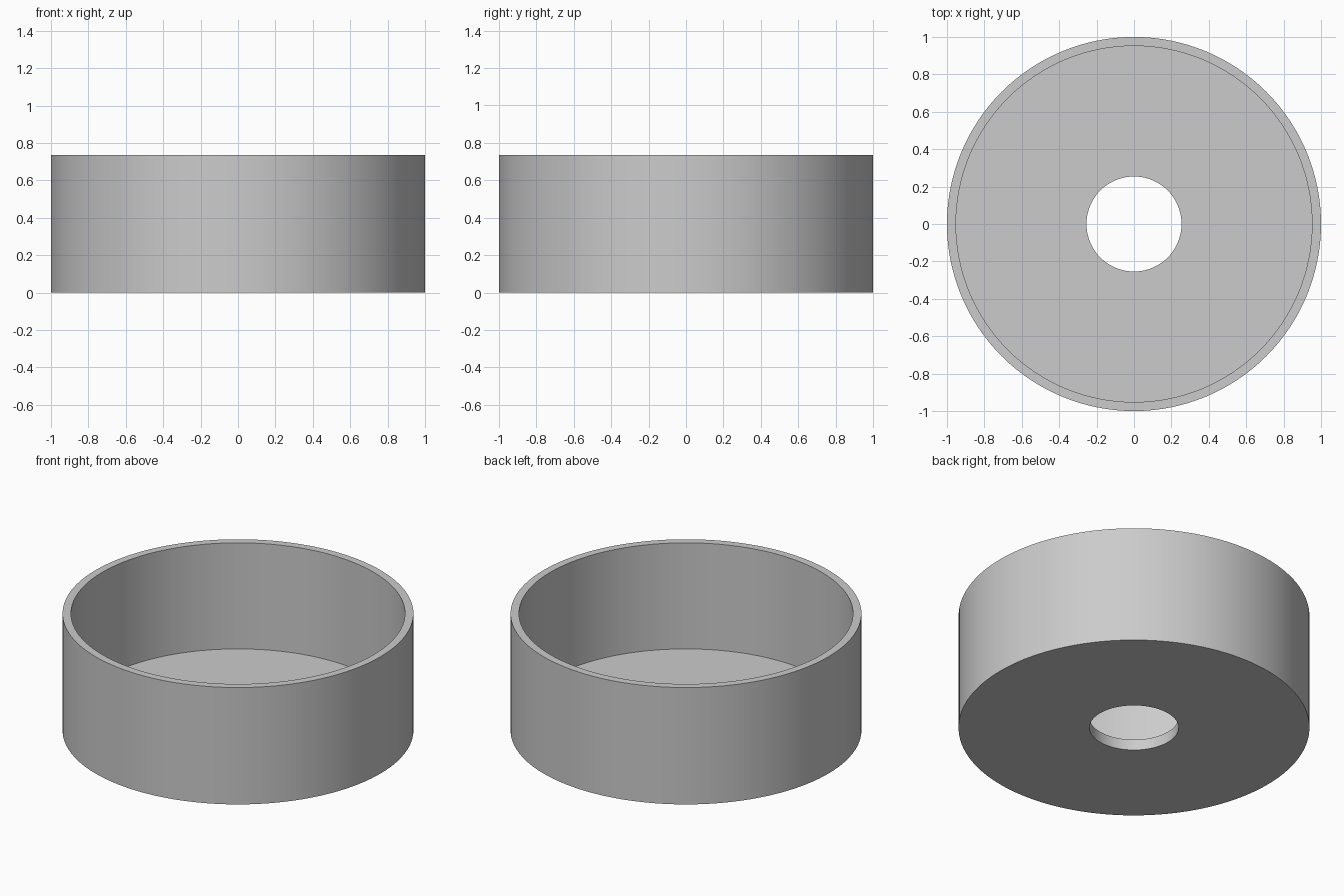
import bpy, bmesh, math

if "Cube" in bpy.data.objects:
    bpy.data.objects.remove(bpy.data.objects["Cube"])

SEGMENTS = 128

# Neutral grey for the whole part
grey = bpy.data.materials.new("neutral grey")
grey.diffuse_color = (0.6, 0.6, 0.6, 1.0)
grey.use_nodes = True
grey.node_tree.nodes["Principled BSDF"].inputs["Base Color"].default_value = grey.diffuse_color

# Closed wall and floor cross-section (radius, height)
profile = [(0.254, 0.0), (1.0, 0.0), (1.0, 0.735),
           (0.952, 0.735), (0.952, 0.068), (0.254, 0.068)]

# Open round cup with a central hole, spun around z
bm = bmesh.new()
verts = [bm.verts.new((r, 0, z)) for r, z in profile]
edges = [bm.edges.new((verts[i], verts[(i + 1) % len(verts)]))
         for i in range(len(verts))]
bmesh.ops.spin(bm, geom=verts + edges, cent=(0, 0, 0), axis=(0, 0, 1),
               angle=2 * math.pi, steps=SEGMENTS)
bmesh.ops.remove_doubles(bm, verts=bm.verts, dist=1e-4)
bmesh.ops.recalc_face_normals(bm, faces=bm.faces)

mesh = bpy.data.meshes.new("round_cup")
bm.to_mesh(mesh)
bm.free()
mesh.materials.append(grey)
cup = bpy.data.objects.new("round_cup", mesh)
bpy.context.collection.objects.link(cup)

# Smooth walls with crisp rims
bpy.context.view_layer.objects.active = cup
cup.select_set(True)
bpy.ops.object.shade_smooth_by_angle(angle=math.radians(30))
